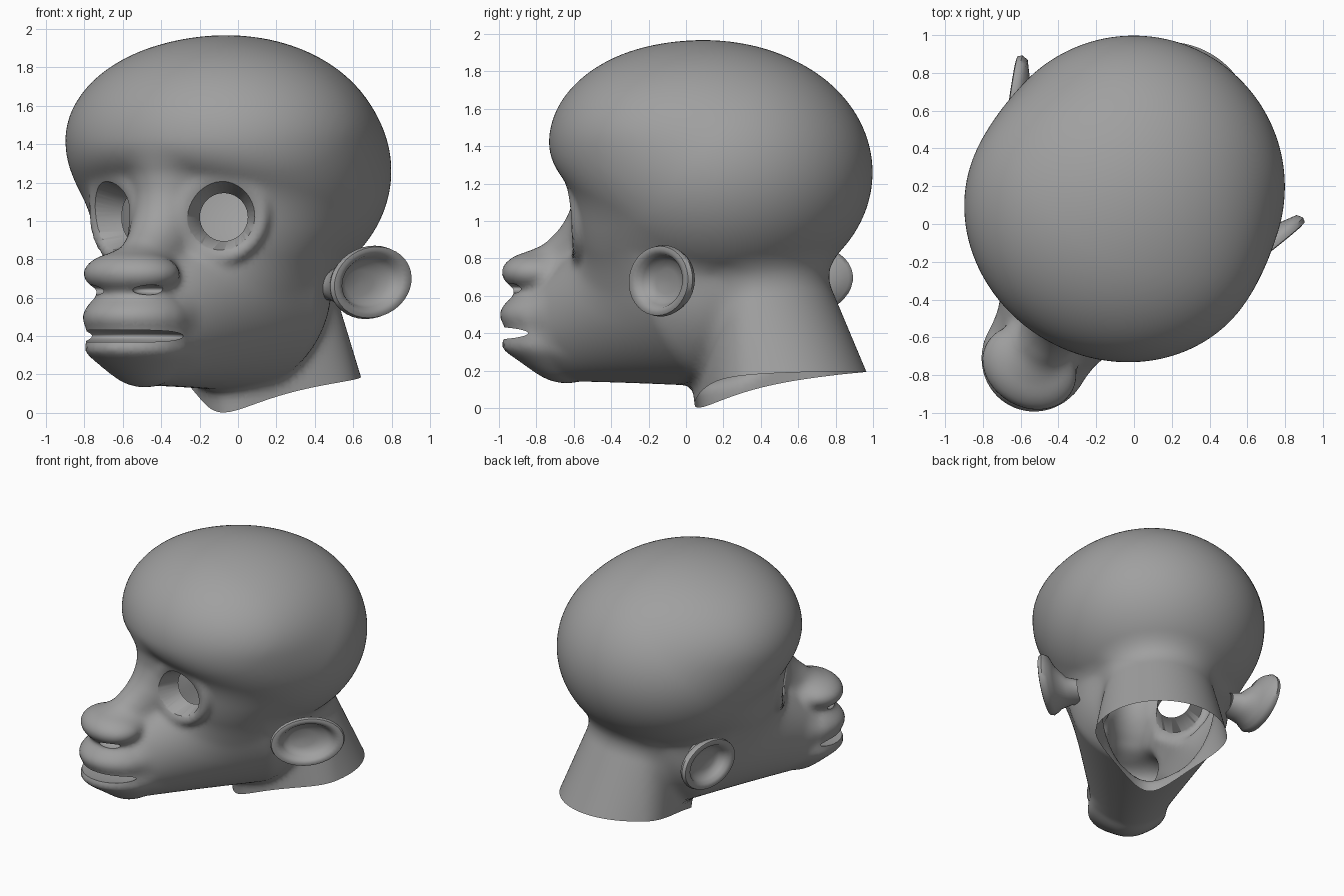
import bpy, bmesh, math
from mathutils import Vector, Matrix

if "Cube" in bpy.data.objects:
    bpy.data.objects.remove(bpy.data.objects["Cube"])

# Head is modelled facing -y, then turned 30 degrees
PLACE = Matrix.Rotation(math.radians(-30), 4, 'Z') @ Matrix.Translation((-0.1, 0, 0))

# Soft masses: ellipsoids (centre, radii, blend) and tapered capsules (p, r, q, r2, blend)
ELL = [
    ((0, .17, 1.26), (.80, .80, .68), .05),      # back of skull
    ((0, -.02, 1.42), (.82, .745, .54), .08),    # forehead and brow (flatter below)
    ((0, -.08, 1.0), (.62, .545, .60), .12),     # face
]
CAP = [
    ((0, .255, .90), .37, (0, .63, -.35), .556, .14),   # neck
    ((0, -.79, .37), .235, (0, .05, .62), .50, .06),    # jaw
    ((0, -.85, .46), .255, (0, .0, .68), .565, .10),    # cheeks to muzzle
    ((0, -.58, 1.25), .12, (0, -.61, .97), .13, .12),   # nose bridge
    ((0, -.61, .97), .13, (0, -.86, .74), .14, .10),    # nose root
]
MUZZLE = [
    ((0, -.89, .50), (.27, .27, .12), .08),      # upper lip
    ((0, -.87, .335), (.265, .28, .085), .08),   # lower lip
    ((0, -.935, .725), (.26, .21, .12), .06),    # nose
]
EYE = Vector((.315, -.535, 1.02))
EYE_N = Vector((math.sin(math.radians(26)), -math.cos(math.radians(26)), 0))


def ell(x, y, z, c, r):
    x, y, z = (x - c[0]) / r[0], (y - c[1]) / r[1], (z - c[2]) / r[2]
    k0 = math.sqrt(x * x + y * y + z * z)
    k1 = math.sqrt((x / r[0]) ** 2 + (y / r[1]) ** 2 + (z / r[2]) ** 2)
    return k0 * (k0 - 1) / max(k1, 1e-6)


def cap(x, y, z, p, r, q, r2):
    ay, az = q[1] - p[1], q[2] - p[2]
    t = min(1, max(0, ((y - p[1]) * ay + (z - p[2]) * az) / (ay * ay + az * az)))
    return math.sqrt(x * x + (y - p[1] - t * ay) ** 2 + (z - p[2] - t * az) ** 2) - r - t * (r2 - r)


def blend(a, b, k):
    h = max(k - abs(a - b), 0) / k
    return min(a, b) - h * h * k * .25


def field(p):
    x, y, z = abs(p.x), p.y, p.z
    d = 9.0
    for i, (c, r, k) in enumerate(ELL):
        # brow overhangs in front, temples run down smoothly
        if i == 1 and z < c[2]:
            r = (r[0], r[1], .34 + .35 * min(1, (x / .8) ** 2))
        d = blend(d, ell(x, y, z, c, r), k)
    for i, (a, r, b, r2, k) in enumerate(CAP):
        # the throat narrows towards the front
        xs = x * (1 + 2.8 * min(.6, max(0, .6 - y)) ** 2) if i == 0 else x
        d = blend(d, cap(xs, y, z, a, r, b, r2), k)
    for c, r, k in MUZZLE:
        d = blend(d, ell(x, y, z, c, r), k)
    # raised eyelid ring
    v = Vector((x, y, z)) - EYE
    h = v.dot(EYE_N)
    rad = math.sqrt(max(v.length_squared - h * h, 0))
    return blend(d, math.hypot(rad - .205, h) - .025, .06)


GREY = bpy.data.materials.new("skin_grey")
GREY.diffuse_color = (.35, .35, .35, 1)
GREY.use_nodes = True
GREY.node_tree.nodes["Principled BSDF"].inputs["Base Color"].default_value = GREY.diffuse_color


def make(name, bm):
    me = bpy.data.meshes.new(name)
    bm.to_mesh(me)
    bm.free()
    ob = bpy.data.objects.new(name, me)
    bpy.context.collection.objects.link(ob)
    return ob


def bake(ob):
    dg = bpy.context.evaluated_depsgraph_get()
    me = bpy.data.meshes.new_from_object(ob.evaluated_get(dg))
    ob.modifiers.clear()
    ob.data = me


def ball(bm, c, r, sub=4):
    m = Matrix.Translation(c) @ Matrix.Diagonal((*r, 1))
    bmesh.ops.create_icosphere(bm, subdivisions=sub, radius=1, matrix=m)


def finish(ob):
    ob.data.transform(PLACE)
    ob.data.materials.clear()
    ob.data.materials.append(GREY)
    bpy.ops.object.select_all(action='DESELECT')
    bpy.context.view_layer.objects.active = ob
    ob.select_set(True)
    bpy.ops.object.shade_smooth_by_angle(angle=math.radians(45))


# Rough masses fused into one skin
bm = bmesh.new()
for c, r, k in ELL + MUZZLE:
    ball(bm, c, r)
for p, r, q, r2, k in CAP:
    for i in range(9):
        t = i / 8
        s = r + t * (r2 - r)
        ball(bm, Vector(p).lerp(Vector(q), t), (s, s, s), 3)
head = make("head", bm)
mod = head.modifiers.new("fuse", 'REMESH')
mod.mode = 'VOXEL'
mod.voxel_size = .026
bake(head)

# Pull the skin onto the blended shape
bm = bmesh.new()
bm.from_mesh(head.data)
for step in range(9):
    if step < 6:
        bmesh.ops.smooth_vert(bm, verts=bm.verts, factor=.5, use_axis_x=True, use_axis_y=True, use_axis_z=True)
    bm.normal_update()
    for v in bm.verts:
        v.co -= v.normal * max(-.05, min(.05, .9 * field(v.co)))
bm.to_mesh(head.data)
bm.free()

# Mouth pocket, nostrils and eye sockets
cutters = []
bm = bmesh.new()
ball(bm, (0, -.97, .40), (.30, .24, .045))
cutters.append(make("mouth_cutter", bm))
DEPTH = .11
for s in (1, -1):
    bm = bmesh.new()
    ball(bm, (s * .185, -1.04, .64), (.11, .08, .027), 3)
    cutters.append(make("nostril_cutter", bm))
    n = Vector((s * EYE_N.x, EYE_N.y, 0))
    c = Vector((s * EYE.x, EYE.y, EYE.z))
    bm = bmesh.new()
    rot = n.to_track_quat('Z', 'Y').to_matrix().to_4x4()
    m = Matrix.Translation(c + n * (.15 - DEPTH) / 2) @ rot
    bmesh.ops.create_cone(bm, cap_ends=True, segments=40, radius1=.125, radius2=.215,
                          depth=.15 + DEPTH, matrix=m)
    cutters.append(make("eye_cutter", bm))
for cut in cutters:
    cut.hide_render = True
    mod = head.modifiers.new("cut", 'BOOLEAN')
    mod.operation = 'DIFFERENCE'
    mod.solver = 'EXACT'
    mod.object = cut
bake(head)
for cut in cutters:
    bpy.data.objects.remove(cut)


# Open the eye holes and cut the neck along its curved rim
def rim(y):
    return .2 * (1 - math.exp(-max(y - .02, 0) / .28))


def in_eye_cap(v):
    d = Vector((abs(v.co.x), v.co.y, v.co.z)) - EYE
    return abs(d.dot(EYE_N) + DEPTH) < .002 and d.length < .2


bm = bmesh.new()
bm.from_mesh(head.data)
caps = [f for f in bm.faces if all(in_eye_cap(v) for v in f.verts)]
bmesh.ops.delete(bm, geom=caps, context='FACES')
for v in bm.verts:
    v.co.z -= rim(v.co.y)
bmesh.ops.bisect_plane(bm, geom=bm.verts[:] + bm.edges[:] + bm.faces[:], plane_co=(0, 0, .002),
                       plane_no=(0, 0, 1), clear_inner=True)
for v in bm.verts:
    v.co.z += rim(v.co.y)
bm.to_mesh(head.data)
bm.free()
finish(head)

# Ears: cupped dishes lofted from oval rings (scale, depth, shift)
RINGS = [(.40, -.20, -.12), (.46, -.12, -.10), (.72, -.05, -.04), (.93, -.025, 0), (1, .005, 0), (.97, .03, 0),
         (.88, .035, 0), (.76, .025, 0), (.68, -.005, 0), (.58, -.035, -.01), (.35, -.05, -.03), (.05, -.055, -.03)]
for s, name in ((1, "left_ear"), (-1, "right_ear")):
    c = Vector((s * .755, .235, .68))
    w = Vector((s * .374, .927, .12)).normalized()
    n = Vector((s * .927, -.374, 0))
    up = Vector((0, -.12, 1)).normalized()
    bm = bmesh.new()
    loops = []
    for k, d, o in RINGS:
        loops.append([bm.verts.new(c + n * d + w * (o + .265 * k * math.cos(a)) + up * (.19 * k * math.sin(a)))
                      for a in (math.tau * i / 36 for i in range(36))])
    for a, b in zip(loops, loops[1:]):
        for i in range(36):
            j = (i + 1) % 36
            bm.faces.new((a[i], a[j], b[j], b[i]))
    bm.faces.new(loops[-1])
    bmesh.ops.recalc_face_normals(bm, faces=bm.faces)
    finish(make(name, bm))
